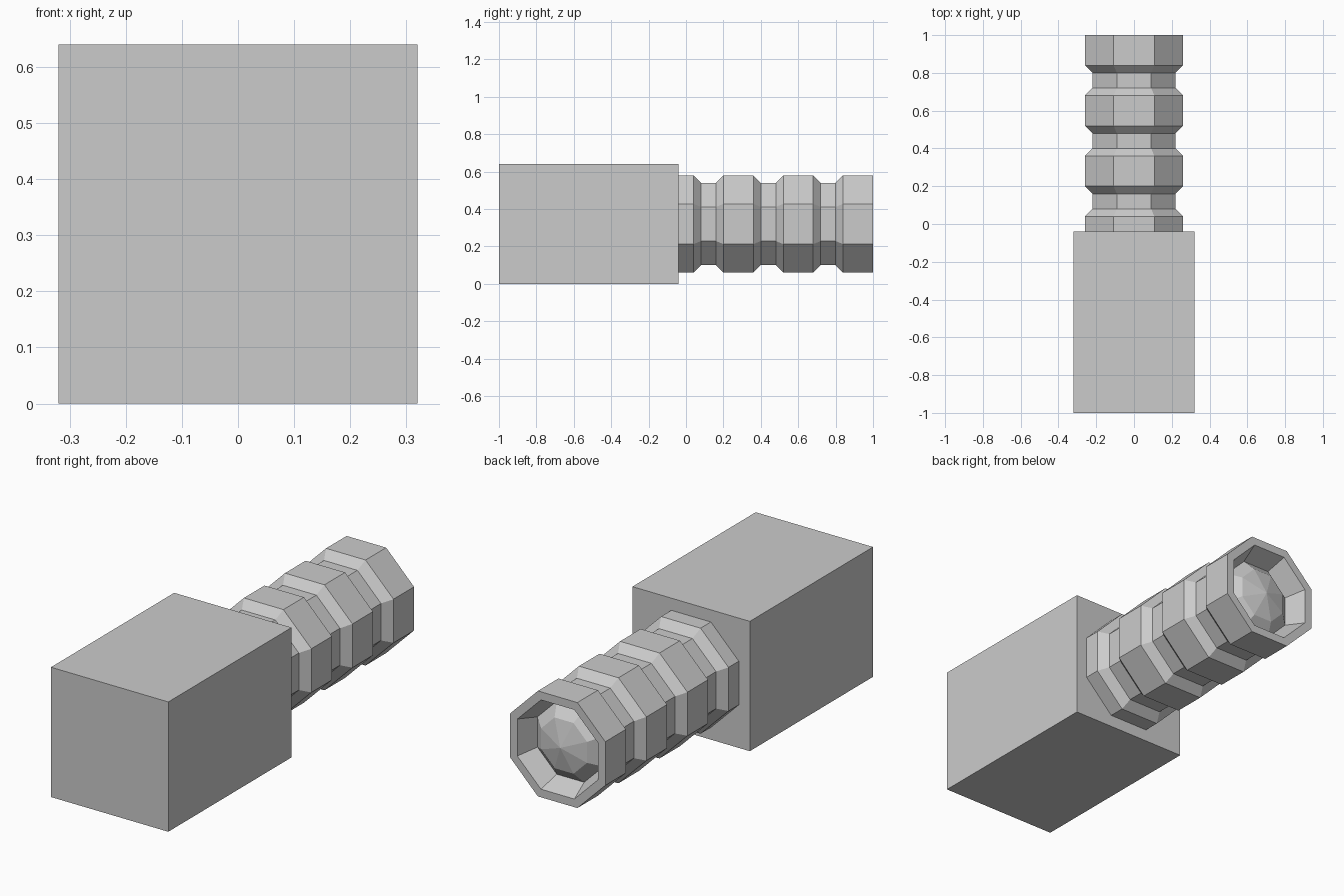
import bpy, bmesh, math

if "Cube" in bpy.data.objects:
    bpy.data.objects.remove(bpy.data.objects["Cube"])

def finish(name, bm):
    bmesh.ops.recalc_face_normals(bm, faces=bm.faces)
    me = bpy.data.meshes.new(name)
    bm.to_mesh(me)
    bm.free()
    ob = bpy.data.objects.new(name, me)
    bpy.context.collection.objects.link(ob)
    return ob

# main box body
bm = bmesh.new()
bmesh.ops.create_cube(bm, size=1)
for v in bm.verts:
    v.co = (v.co.x * 0.64, v.co.y * 0.96 - 0.52, v.co.z * 0.64 + 0.32)
finish("body_block", bm)

# eight-sided lathe along y: profile of (y, distance to flat)
def lathe(name, profile, apex=None, cap_start=False, n=8, zc=0.32):
    bm = bmesh.new()
    rings = []
    for y, a in profile:
        r = a / math.cos(math.pi / n)
        angles = [(i + 0.5) * 2 * math.pi / n for i in range(n)]
        rings.append([bm.verts.new((r * math.cos(t), y, zc + r * math.sin(t))) for t in angles])
    for a, b in zip(rings, rings[1:]):
        for i in range(n):
            j = (i + 1) % n
            bm.faces.new((a[i], a[j], b[j], b[i]))
    if cap_start:
        bm.faces.new(rings[0])
    if apex is not None:
        tip = bm.verts.new((0, apex, zc))
        for i in range(n):
            bm.faces.new((rings[-1][i], rings[-1][(i + 1) % n], tip))
    return finish(name, bm)

# ribbed barrel with three grooves, hollow flared mouth and domed lens
W, N = 0.26, 0.22
profile = [(-0.04, W)]
for k in range(3):
    y = 0.04 + 0.32 * k
    profile += [(y, W), (y + 0.04, N), (y + 0.12, N), (y + 0.16, W)]
profile += [(1.0, W), (1.0, 0.22), (0.90, 0.18), (0.95, 0.125)]
lathe("ribbed_barrel", profile, apex=0.98, cap_start=True)
